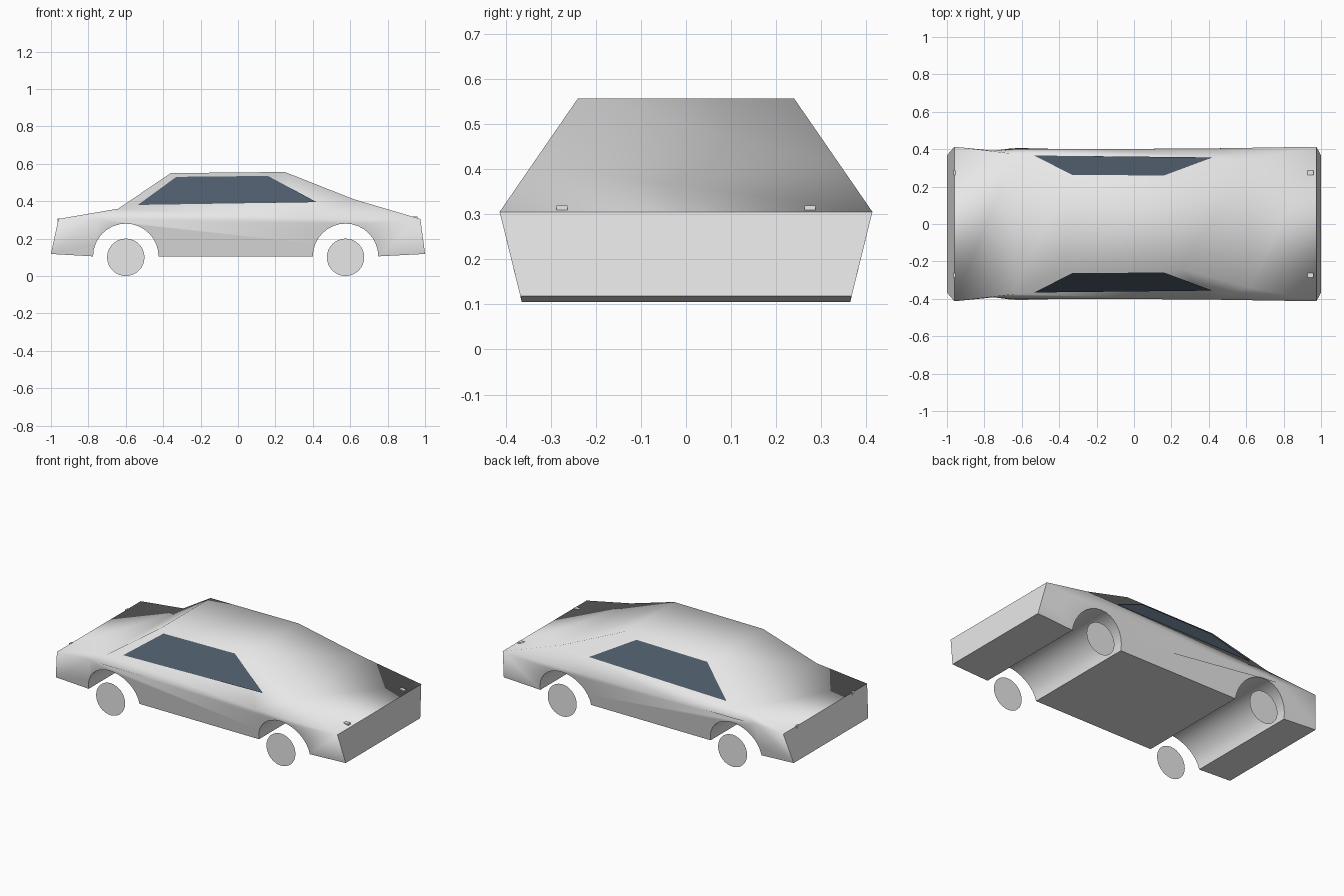
import bpy, bmesh, math

cube = bpy.data.objects.get("Cube")
if cube:
    bpy.data.objects.remove(cube, do_unlink=True)


def material(name, rgb):
    m = bpy.data.materials.new(name)
    m.use_nodes = True
    m.diffuse_color = (*rgb, 1)
    m.node_tree.nodes["Principled BSDF"].inputs["Base Color"].default_value = (*rgb, 1)
    return m


GREY = material("body grey", (0.8, 0.8, 0.8))
GLASS = material("dark blue glass", (0.077, 0.106, 0.146))

BELT, FLOOR = 0.305, 0.118
WHEELS = {"rear": -0.6, "front": 0.575}


def finish(bm, name, mat, smooth=None):
    bmesh.ops.recalc_face_normals(bm, faces=bm.faces)
    mesh = bpy.data.meshes.new(name)
    bm.to_mesh(mesh)
    bm.free()
    mesh.materials.append(mat)
    ob = bpy.data.objects.new(name, mesh)
    bpy.context.collection.objects.link(ob)
    if smooth:
        bpy.ops.object.select_all(action="DESELECT")
        ob.select_set(True)
        bpy.context.view_layer.objects.active = ob
        bpy.ops.object.shade_smooth_by_angle(angle=math.radians(smooth))
    return ob


def half_width(z):
    """Body half width at a height: leaning in above and below the belt."""
    if z >= BELT:
        return 0.413 - (z - BELT) * 0.69
    return 0.367 + (z - FLOOR) * 0.24


def arch(cx, steps=16, r=0.175):
    return [(cx + r * math.cos(math.pi * i / steps),
             FLOOR - 0.013 + r * math.sin(math.pi * i / steps)) for i in range(steps + 1)]


# Body shell: side profile spanned across the width, with a belt crease
top = [(-0.96, BELT), (-0.64, 0.36), (-0.36, 0.55), (0.25, 0.556), (0.62, 0.41), (0.975, BELT)]
bottom = [(1.0, FLOOR)] + arch(WHEELS["front"]) + arch(WHEELS["rear"]) + [(-1.0, FLOOR)]
belt = [(0.4, 0.404), (-0.2, 0.4), (-0.62, 0.402), (-0.75, 0.392)]

bm = bmesh.new()
rings = []
for s in (-1, 1):
    upper = [bm.verts.new((x, s * half_width(z), z)) for x, z in top]
    lower = [bm.verts.new((x, s * half_width(z), z)) for x, z in bottom]
    crease = [bm.verts.new((x, s * y, BELT)) for x, y in belt]
    bm.faces.new(upper + crease)
    bm.faces.new([upper[-1]] + lower + [upper[0]] + crease[::-1])
    rings.append(upper + lower)
a, b = rings
for i in range(len(a)):
    j = (i + 1) % len(a)
    bm.faces.new((a[i], a[j], b[j], b[i]))
finish(bm, "body", GREY, smooth=62)

# Side windows: thin plates lying on the leaning cabin sides
window = [(-0.535, 0.38), (-0.33, 0.53), (0.16, 0.535), (0.42, 0.395)]
for side, s in (("right", -1), ("left", 1)):
    bm = bmesh.new()
    bm.faces.new([bm.verts.new((x, s * (half_width(z) + 0.005), z)) for x, z in window])
    finish(bm, side + "_window", GLASS)

    # Wheels: flat discs
    for end, cx in WHEELS.items():
        bm = bmesh.new()
        ring = [2 * math.pi * i / 32 for i in range(32)]
        bm.faces.new([bm.verts.new((cx + 0.1 * math.cos(t), s * 0.398, 0.1 + 0.1 * math.sin(t)))
                      for t in ring])
        finish(bm, f"{end}_{side}_wheel", GREY)

    # Small lamps on the nose and on the tail edge
    for end, centre, size in (("front", (0.937, 0.308), (0.046, 0.022)),
                              ("rear", (-0.96, 0.3), (0.01, 0.016))):
        bm = bmesh.new()
        bmesh.ops.create_cube(bm, size=1)
        for v in bm.verts:
            v.co = (centre[0] + v.co.x * size[0], s * 0.275 + v.co.y * 0.024,
                    centre[1] + v.co.z * size[1])
        finish(bm, f"{end}_{side}_lamp", GREY)
